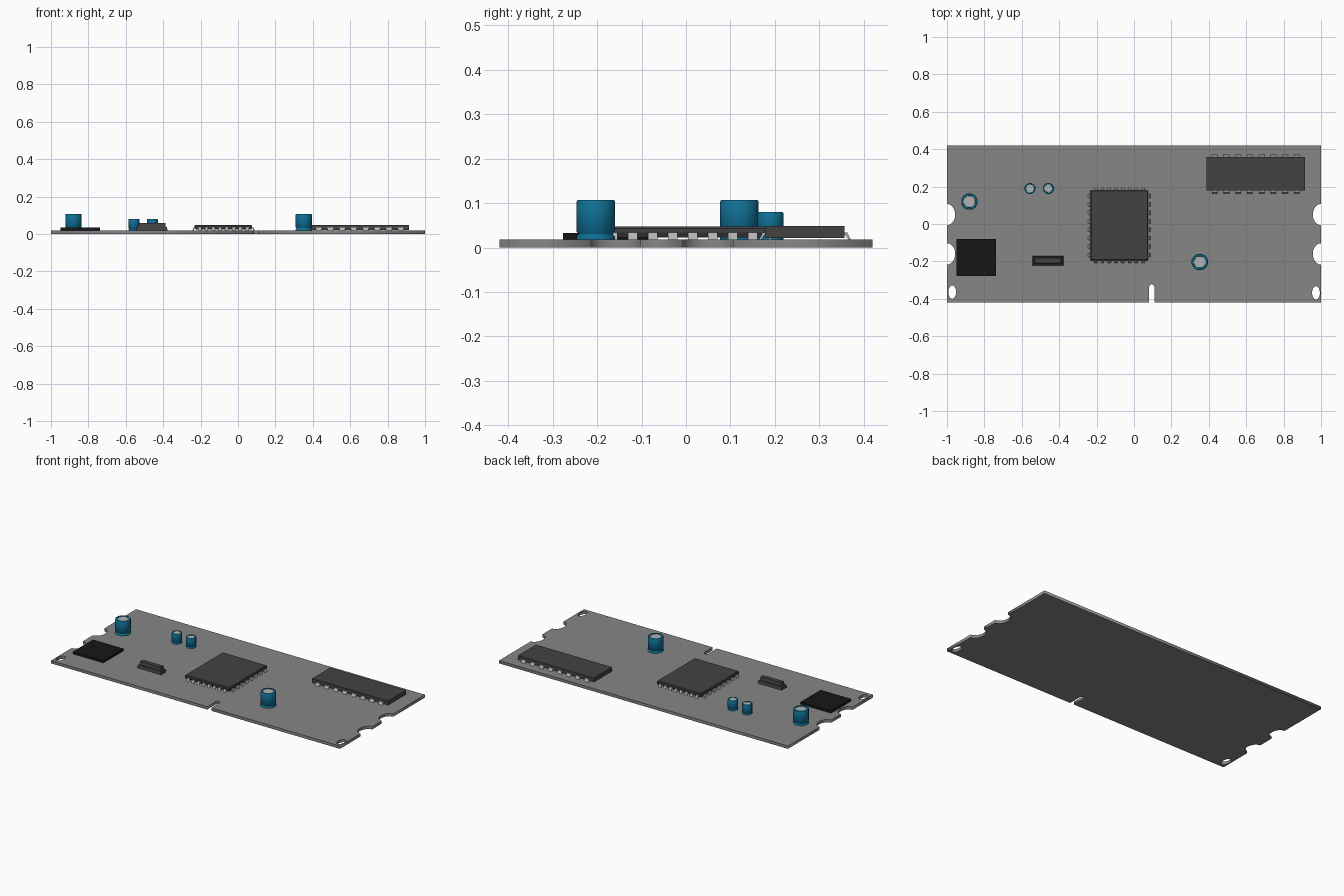
import bpy, bmesh
from math import pi, sin, cos, radians

if "Cube" in bpy.data.objects:
    bpy.data.objects.remove(bpy.data.objects["Cube"])

def material(name, c):
    m = bpy.data.materials.new(name)
    m.diffuse_color = (*c, 1)
    m.use_nodes = True
    m.node_tree.nodes["Principled BSDF"].inputs["Base Color"].default_value = m.diffuse_color
    return m

BOARD = material("board_grey", (0.24, 0.24, 0.24))
DARK = material("chip_grey", (0.055, 0.055, 0.055))
BLACK = material("black", (0.008, 0.008, 0.008))
TEAL = material("teal", (0.005, 0.16, 0.30))
METAL = material("metal", (0.45, 0.45, 0.45))
T = 0.018

def arc(cx, cy, rx, ry, a0, a1, n=12):
    return [(cx + rx * cos(radians(a0 + (a1 - a0) * i / n)),
             cy + ry * sin(radians(a0 + (a1 - a0) * i / n))) for i in range(n + 1)]

def finish(name, bm, mats, smooth=False):
    bmesh.ops.recalc_face_normals(bm, faces=bm.faces)
    me = bpy.data.meshes.new(name)
    bm.to_mesh(me)
    bm.free()
    ob = bpy.data.objects.new(name, me)
    bpy.context.collection.objects.link(ob)
    for m in mats:
        me.materials.append(m)
    if smooth:
        bpy.ops.object.select_all(action='DESELECT')
        ob.select_set(True)
        bpy.context.view_layer.objects.active = ob
        bpy.ops.object.shade_smooth_by_angle(angle=radians(50))
    return ob

def stack(bm, x0, x1, y0, y1, levels):
    """Closed block from (z, inset) levels."""
    rings = [[bm.verts.new(p) for p in ((x0 + i, y0 + i, z), (x1 - i, y0 + i, z),
              (x1 - i, y1 - i, z), (x0 + i, y1 - i, z))] for z, i in levels]
    bm.faces.new(rings[0][::-1])
    bm.faces.new(rings[-1])
    for a, b in zip(rings, rings[1:]):
        for k in range(4):
            bm.faces.new((a[k], a[(k + 1) % 4], b[(k + 1) % 4], b[k]))

def block(name, x0, x1, y0, y1, levels, mat):
    bm = bmesh.new()
    stack(bm, x0, x1, y0, y1, levels)
    return finish(name, bm, [mat])

# Board: outline with edge notches and key slot, plus two corner holes
W, H = 1.0, 0.42
outline = [(-W, -H), (0.081, -H)] + arc(0.095, -0.338, 0.014, 0.016, 180, 0, 8) + [(0.109, -H), (W, -H)]
for y in (-0.16, 0.05):
    outline += arc(W, y, 0.044, 0.057, 270, 90)
outline += [(W, H), (-W, H)]
for y in (0.05, -0.16):
    outline += arc(-W, y, 0.044, 0.057, 90, -90)
holes = [arc(-0.972, -0.364, 0.021, 0.036, 0, 360, 16)[:-1],
         arc(0.973, -0.368, 0.021, 0.036, 0, 360, 16)[:-1]]
cu = bpy.data.curves.new("board_outline", 'CURVE')
cu.dimensions = '2D'
cu.fill_mode = 'BOTH'
cu.extrude = T / 2
for pts in [outline] + holes:
    s = cu.splines.new('POLY')
    s.points.add(len(pts) - 1)
    for p, (x, y) in zip(s.points, pts):
        p.co = (x, y, 0, 1)
    s.use_cyclic_u = True
board = bpy.data.objects.new("circuit_board", cu)
board.location.z = T / 2
bpy.context.collection.objects.link(board)
bpy.context.view_layer.objects.active = board
board.select_set(True)
bpy.ops.object.convert(target='MESH')
board = bpy.context.object
board.data.materials.clear()
board.data.materials.append(BOARD)

# Capacitors: lathed can with a groove, grey disc on top
def capacitor(name, x, y, r, top, n=12):
    h = top - T
    prof = [(r, 0), (r, 0.07), (r * 0.9, 0.12), (r * 0.9, 0.15), (r, 0.2), (r, 0.96),
            (r * 0.94, 1), (r * 0.72, 1), (r * 0.70, 0.97)]
    bm = bmesh.new()
    rings = [[bm.verts.new((x + q * cos(2 * pi * (k + .5) / n), y + q * sin(2 * pi * (k + .5) / n), T + h * z))
              for k in range(n)] for q, z in prof]
    for a, b in zip(rings, rings[1:]):
        for k in range(n):
            bm.faces.new((a[k], a[(k + 1) % n], b[(k + 1) % n], b[k]))
    bm.faces.new(rings[0][::-1])
    bm.faces.new(rings[-1]).material_index = 1
    finish(name, bm, [TEAL, METAL], True)

capacitor("large_capacitor_left", -0.88, 0.12, 0.045, 0.107)
capacitor("large_capacitor_right", 0.352, -0.203, 0.045, 0.107)
capacitor("small_capacitor_left", -0.556, 0.19, 0.03, 0.08)
capacitor("small_capacitor_right", -0.458, 0.19, 0.03, 0.08)

# Bent pins along one side; (dx, dy) points outwards from the chip
def pins(bm, cx, cy, dx, dy, length, count, width, reach):
    prof = [(-0.006, 0.034), (reach * 0.4, 0.034), (reach, T), (reach * 0.6, T),
            (reach * 0.1, 0.028), (-0.006, 0.028)]
    for i in range(count):
        t = ((i + 0.5) / count - 0.5) * length
        sides = [[bm.verts.new((cx + dx * o - dy * (t + s), cy + dy * o + dx * (t + s), z))
                  for o, z in prof] for s in (-width / 2, width / 2)]
        a, b = sides
        bm.faces.new(a)
        bm.faces.new(b[::-1])
        for k in range(len(prof)):
            j = (k + 1) % len(prof)
            bm.faces.new((a[k], a[j], b[j], b[k]))

# Square processor chip with pins on four sides
cx0, cx1, cy0, cy1 = -0.232, 0.076, -0.195, 0.18
block("processor_chip", cx0, cx1, cy0, cy1, [(0.023, 0.006), (0.034, 0), (0.043, 0), (0.047, 0.004)], DARK)
bm = bmesh.new()
mx, my = (cx0 + cx1) / 2, (cy0 + cy1) / 2
for s in (1, -1):
    pins(bm, mx + s * (cx1 - mx), my, s, 0, 0.36, 8, 0.022, 0.013)
    pins(bm, mx, my + s * (cy1 - my), 0, s, 0.29, 8, 0.018, 0.013)
finish("processor_pins", bm, [METAL])

# Long chip with pins on both long sides
block("long_chip", 0.388, 0.914, 0.178, 0.357, [(0.022, 0), (0.048, 0)], DARK)
bm = bmesh.new()
for s in (1, -1):
    pins(bm, 0.651, 0.2675 + s * 0.0895, 0, s, 0.50, 8, 0.03, 0.014)
finish("long_chip_pins", bm, [METAL])

# Flat black chip and raised crystal
block("flat_chip", -0.948, -0.738, -0.277, -0.08, [(T, 0), (0.033, 0)], BLACK)
block("crystal", -0.543, -0.377, -0.221, -0.171,
      [(T, 0), (0.036, 0.003), (0.038, 0.009), (0.058, 0.012)], DARK)
